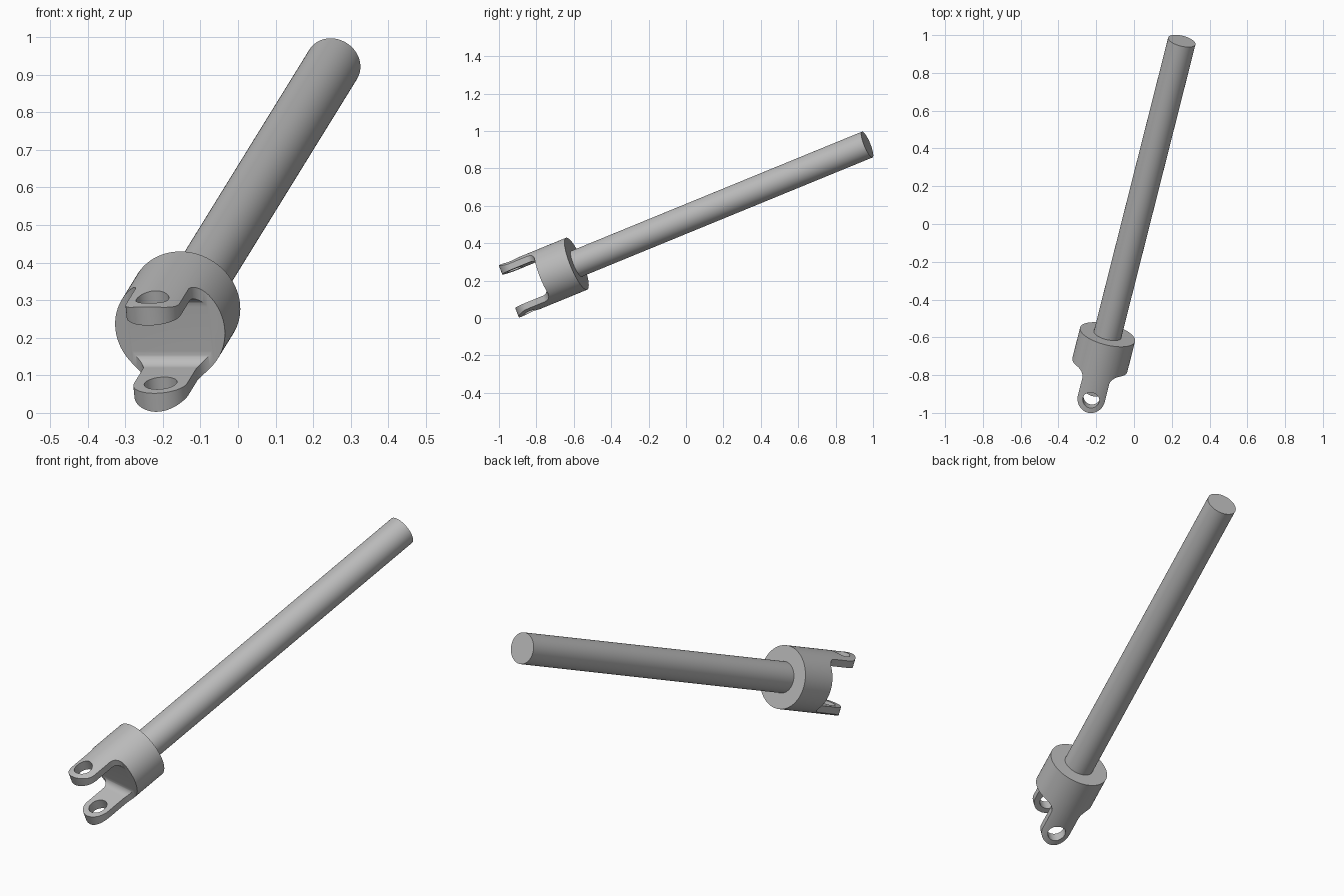
import bpy, bmesh
from math import sin, cos, radians
from mathutils import Matrix, Vector

old = bpy.data.objects.get("Cube")
if old:
    bpy.data.objects.remove(old, do_unlink=True)

# Local frame: X across the fork, Y along the shaft, Z along the pin
COLLAR_R, ROD_R, ROD_END = 0.15, 0.0745, 1.725
TIP, FLOOR = -0.40, -0.18            # fork tip and slot floor along Y
PLATE_W, SHOULDER_FILLET = 0.073, 0.045
SLOT_H, SLOT_FILLET = 0.097, 0.035
HOLE_R = 0.044

steel = bpy.data.materials.new("plain grey")
steel.use_nodes = True
steel.diffuse_color = (0.5, 0.5, 0.5, 1)
steel.node_tree.nodes["Principled BSDF"].inputs["Base Color"].default_value = (0.5, 0.5, 0.5, 1)


def arc(cx, cy, r, start, end, steps):
    angles = [radians(start + (end - start) * i / steps) for i in range(steps + 1)]
    return [(cx + r * cos(a), cy + r * sin(a)) for a in angles]


def prism(name, outline, place, low, high):
    """Extrude a closed outline; place(u, v, t) maps it into space."""
    bm = bmesh.new()
    face = bm.faces.new([bm.verts.new(place(u, v, low)) for u, v in outline])
    ext = bmesh.ops.extrude_face_region(bm, geom=[face])["geom"]
    shift = Vector(place(0, 0, high)) - Vector(place(0, 0, low))
    bmesh.ops.translate(bm, vec=shift, verts=[g for g in ext if isinstance(g, bmesh.types.BMVert)])
    bmesh.ops.recalc_face_normals(bm, faces=bm.faces)
    mesh = bpy.data.meshes.new(name)
    bm.to_mesh(mesh)
    bm.free()
    mesh.materials.append(steel)
    obj = bpy.data.objects.new(name, mesh)
    bpy.context.collection.objects.link(obj)
    return obj


def activate(obj):
    bpy.ops.object.select_all(action='DESELECT')
    obj.select_set(True)
    bpy.context.view_layer.objects.active = obj


def combine(target, cutter, operation):
    cutter.hide_render = True
    mod = target.modifiers.new("cut", 'BOOLEAN')
    mod.operation, mod.solver, mod.object = operation, 'EXACT', cutter
    activate(target)
    bpy.ops.object.modifier_apply(modifier=mod.name)
    bpy.data.objects.remove(cutter, do_unlink=True)


def along_shaft(u, v, t): return (u, t, v)
def along_pin(u, v, t): return (u, v, t)
def across(u, v, t): return (t, u, v)


def circle(r, n, cx=0, cy=0):
    return arc(cx, cy, r, 0, 360, n)[:-1]


# Shaft
rod = prism("shaft", circle(ROD_R, 96), along_shaft, -0.03, ROD_END)

# Yoke: round bar trimmed to the fork's plan outline
yoke = prism("fork_yoke", circle(COLLAR_R, 128), along_shaft, TIP - 0.05, 0)
shoulder = FLOOR + 0.001
f = SHOULDER_FILLET
right = [(0.3, 0.2), (0.3, shoulder)] + arc(PLATE_W + f, shoulder - f, f, 90, 180, 12)
tip = arc(0, TIP + PLATE_W, PLATE_W, 0, -180, 32)
left = [(-x, y) for x, y in reversed(right)]
combine(yoke, prism("plan_cutter", right + tip + left, along_pin, -0.3, 0.3), 'INTERSECT')

# Slot between the two fork plates, with filleted floor
r = SLOT_FILLET
slot = [(-0.6, -SLOT_H)] + arc(FLOOR - r, r - SLOT_H, r, -90, 0, 10)
slot += arc(FLOOR - r, SLOT_H - r, r, 0, 90, 10) + [(-0.6, SLOT_H)]
combine(yoke, prism("slot_cutter", slot, across, -0.3, 0.3), 'DIFFERENCE')

# Pin hole through both plates
hole = circle(HOLE_R, 48, 0, TIP + PLATE_W)
combine(yoke, prism("hole_cutter", hole, along_pin, -0.3, 0.3), 'DIFFERENCE')

# Tilt everything along the shaft direction
axis = Vector((0.253, 1, 0.41)).normalized()
side = axis.cross(Vector((0, 0, 1))).normalized()
pin = side.cross(axis)
frame = Matrix((side, axis, pin)).transposed().to_4x4()
frame.translation = (-0.14, -0.585, 0.29)
for obj in (rod, yoke):
    obj.matrix_world = frame
    activate(obj)
    bpy.ops.object.shade_smooth_by_angle(angle=radians(30))
